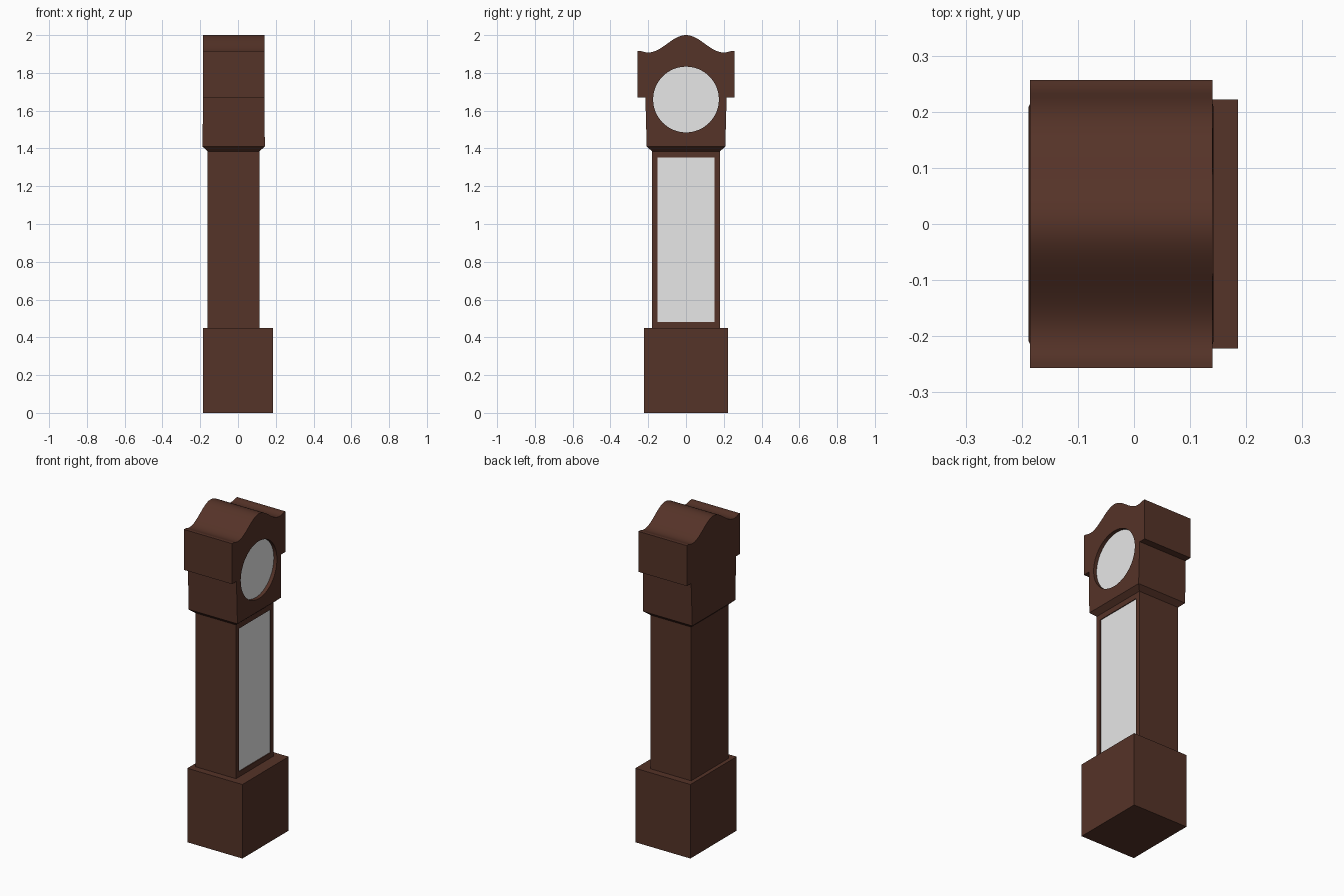
import bpy, bmesh, math

if "Cube" in bpy.data.objects:
    bpy.data.objects.remove(bpy.data.objects["Cube"])


def material(name, rgb):
    m = bpy.data.materials.new(name)
    m.diffuse_color = (*rgb, 1)
    m.use_nodes = True
    m.node_tree.nodes["Principled BSDF"].inputs["Base Color"].default_value = m.diffuse_color
    return m


WOOD = material("dark wood", (0.091, 0.033, 0.021))
PALE = material("pale grey", (0.8, 0.8, 0.8))


def finish(name, bm, mat):
    bmesh.ops.recalc_face_normals(bm, faces=bm.faces)
    me = bpy.data.meshes.new(name)
    bm.to_mesh(me)
    bm.free()
    me.materials.append(mat)
    ob = bpy.data.objects.new(name, me)
    bpy.context.collection.objects.link(ob)
    return ob


def loft(name, rings, mat):
    """Closed solid through rings of points with equal counts."""
    bm = bmesh.new()
    loops = [[bm.verts.new(p) for p in r] for r in rings]
    n = len(loops[0])
    for a, b in zip(loops, loops[1:]):
        for i in range(n):
            j = (i + 1) % n
            bm.faces.new((a[i], a[j], b[j], b[i]))
    bm.faces.new(loops[0])
    bm.faces.new(loops[-1])
    return finish(name, bm, mat)


def rect(x0, x1, y, z):
    return [(x0, -y, z), (x1, -y, z), (x1, y, z), (x0, y, z)]


def prism_x(name, profile, x0, x1, mat):
    """Extrude a (y, z) outline along x."""
    return loft(name, [[(x, y, z) for y, z in profile] for x in (x0, x1)], mat)


def select(ob):
    bpy.ops.object.select_all(action='DESELECT')
    bpy.context.view_layer.objects.active = ob
    ob.select_set(True)


def cut(ob, cutter):
    select(ob)
    mod = ob.modifiers.new("recess", 'BOOLEAN')
    mod.operation, mod.solver, mod.object = 'DIFFERENCE', 'EXACT', cutter
    bpy.ops.object.modifier_apply(modifier=mod.name)


# Base box
loft("base", [rect(-0.185, 0.185, 0.222, z) for z in (0, 0.45)], WOOD)

# Trunk with a shallow recess and the glass panel in it
trunk = loft("trunk", [rect(-0.161, 0.113, 0.18, z) for z in (0.45, 1.385)], WOOD)
panel = [(-0.152, 0.482), (0.152, 0.482), (0.152, 1.352), (-0.152, 1.352)]
panel_cutter = prism_x("panel_cutter", panel, 0.104, 0.2, WOOD)
cut(trunk, panel_cutter)
prism_x("door_panel", panel, 0.1, 0.108, PALE)

# Lower hood: chamfer out from the trunk, then a slight taper
hood = loft("lower_hood", [rect(-0.161, 0.113, 0.18, 1.385),
                           rect(-0.188, 0.142, 0.208, 1.41),
                           rect(-0.185, 0.14, 0.215, 1.67)], WOOD)

# Upper hood: wider block with a wave-shaped top
W, N = 0.257, 64
wave = []
for i in range(N + 1):
    y = W - 2 * W * i / N
    z = 1.908 + 0.046 * (1 + math.cos(math.pi * y / 0.2))
    wave.append((y, min(z, 1.916) if abs(y) > 0.2 else z))
crown = prism_x("upper_hood", [(-W, 1.67), (W, 1.67)] + wave, -0.185, 0.14, WOOD)

# Round dial set back in the hood
circle = [(0.174 * math.cos(2 * math.pi * i / 64),
           1.659 + 0.174 * math.sin(2 * math.pi * i / 64)) for i in range(64)]
dial_cutter = prism_x("dial_cutter", circle, 0.115, 0.2, WOOD)
for part in (hood, crown):
    cut(part, dial_cutter)
prism_x("dial", circle, 0.112, 0.119, PALE)

for c in (panel_cutter, dial_cutter):
    bpy.data.objects.remove(c, do_unlink=True)

# Smooth the wave and the dial rim, keep hard edges
for ob in (hood, crown):
    select(ob)
    bpy.ops.object.shade_smooth_by_angle(angle=math.radians(20))
